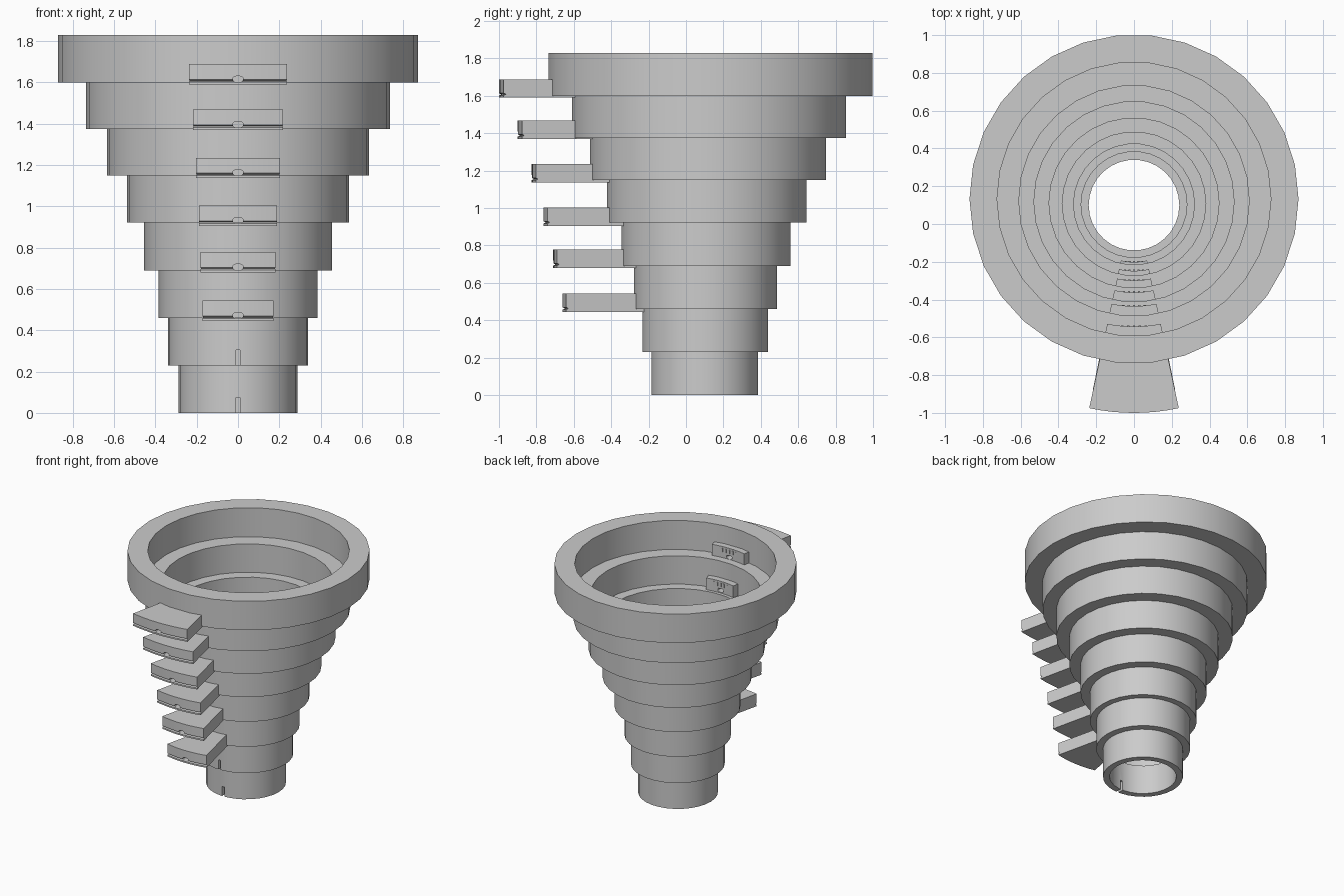
import bpy, bmesh, math
from mathutils import Vector

if "Cube" in bpy.data.objects:
    bpy.data.objects.remove(bpy.data.objects["Cube"])

SIDES = 30


def finish(name, bm, smooth=True):
    bmesh.ops.recalc_face_normals(bm, faces=bm.faces)
    me = bpy.data.meshes.new(name)
    bm.to_mesh(me)
    bm.free()
    ob = bpy.data.objects.new(name, me)
    bpy.context.collection.objects.link(ob)
    if smooth:
        bpy.ops.object.select_all(action='DESELECT')
        bpy.context.view_layer.objects.active = ob
        ob.select_set(True)
        bpy.ops.object.shade_smooth_by_angle(angle=math.radians(30))
    return ob


def sweep(name, profile, cy, angles, closed):
    """Sweep a closed (radius, z) profile about the vertical axis at y = cy."""
    bm = bmesh.new()
    loops = [[bm.verts.new((r * math.cos(a), cy + r * math.sin(a), z))
              for r, z in profile] for a in angles]
    n = len(profile)
    for i in range(len(loops) if closed else len(loops) - 1):
        p, q = loops[i], loops[(i + 1) % len(loops)]
        for j in range(n):
            k = (j + 1) % n
            bm.faces.new((p[j], p[k], q[k], q[j]))
    if not closed:
        bm.faces.new(loops[0])
        bm.faces.new(loops[-1])
    return finish(name, bm)


def prism(name, outline, y0, y1):
    """Extrude an (x, z) outline along y."""
    bm = bmesh.new()
    f = bm.faces.new([bm.verts.new((x, y0, z)) for x, z in outline])
    new = bmesh.ops.extrude_face_region(bm, geom=[f])['geom']
    bmesh.ops.translate(bm, vec=Vector((0, y1 - y0, 0)),
                        verts=[v for v in new if isinstance(v, bmesh.types.BMVert)])
    return finish(name, bm, False)


def rect(cx, hw, z0, z1):
    return [(cx - hw, z0), (cx + hw, z0), (cx + hw, z1), (cx - hw, z1)]


def cut(target, cutter):
    m = target.modifiers.new("cut", 'BOOLEAN')
    m.operation = 'DIFFERENCE'
    m.solver = 'EXACT'
    m.object = cutter
    cutter.hide_render = True
    cutter.hide_set(True)


# z bottom, z top, outer radius, inner radius, centre y
RINGS = [
    (0.00, 0.23, 0.287, 0.24, 0.10),
    (0.23, 0.46, 0.338, 0.28, 0.103),
    (0.46, 0.69, 0.384, 0.32, 0.104),
    (0.69, 0.922, 0.454, 0.38, 0.107),
    (0.922, 1.15, 0.537, 0.45, 0.111),
    (1.15, 1.375, 0.635, 0.53, 0.118),
    (1.375, 1.60, 0.737, 0.61, 0.123),
    (1.60, 1.83, 0.871, 0.725, 0.132),
]
# front y, inner end radius, half width at front, z bottom
TABS = {
    3: (-0.66, 0.305, 0.172, 0.445),
    4: (-0.71, 0.355, 0.182, 0.68),
    5: (-0.762, 0.41, 0.19, 0.905),
    6: (-0.825, 0.48, 0.203, 1.137),
    7: (-0.90, 0.558, 0.218, 1.37),
    8: (-1.00, 0.675, 0.237, 1.59),
}

full = [2 * math.pi * i / SIDES for i in range(SIDES)]
for i, (z0, z1, ro, ri, cy) in enumerate(RINGS, 1):
    # stepped ring
    ring = sweep(f"ring_{i}", [(ri, z0), (ro, z0), (ro, z1), (ri, z1)], cy, full, True)
    if i < 3:
        # narrow slot through the front wall of the small rings
        cut(ring, prism(f"slot_cutter_{i}", rect(0, 0.01, z0 - 0.02, z0 + 0.075),
                        cy - ro - 0.05, cy - ri + 0.05))
        continue

    # wedge tab passing through the wall, with a groove along its front
    yf, rin, hw, zb = TABS[i]
    R = cy - yf
    half = math.asin(hw / R)
    arc = [-math.pi / 2 + half * (k / 4 - 1) for k in range(9)]
    zt = zb + 0.098
    prof = [(rin, zb), (R, zb), (R, zb + 0.012), (R - 0.012, zb + 0.018),
            (R, zb + 0.024), (R, zt), (rin, zt)]
    tab = sweep(f"tab_{i}", prof, cy, arc, False)

    # rounded channel along the tab
    zc = zb + 0.026
    hole = [(0.025 * math.copysign(abs(math.cos(a)) ** 0.6, math.cos(a)),
             zc + 0.015 * math.sin(a))
            for a in [2 * math.pi * k / 12 for k in range(12)]]
    cut(tab, prism(f"hole_cutter_{i}", hole, yf - 0.05, cy - rin + 0.05))

    # small raised ticks on the inner end
    for k in range(5):
        x = (k - 2) * hw * 0.13
        prism(f"tick_{i}_{k + 1}", rect(x, 0.006, zb + 0.055, zb + 0.085),
              cy - rin - 0.01, cy - rin + 0.006)
